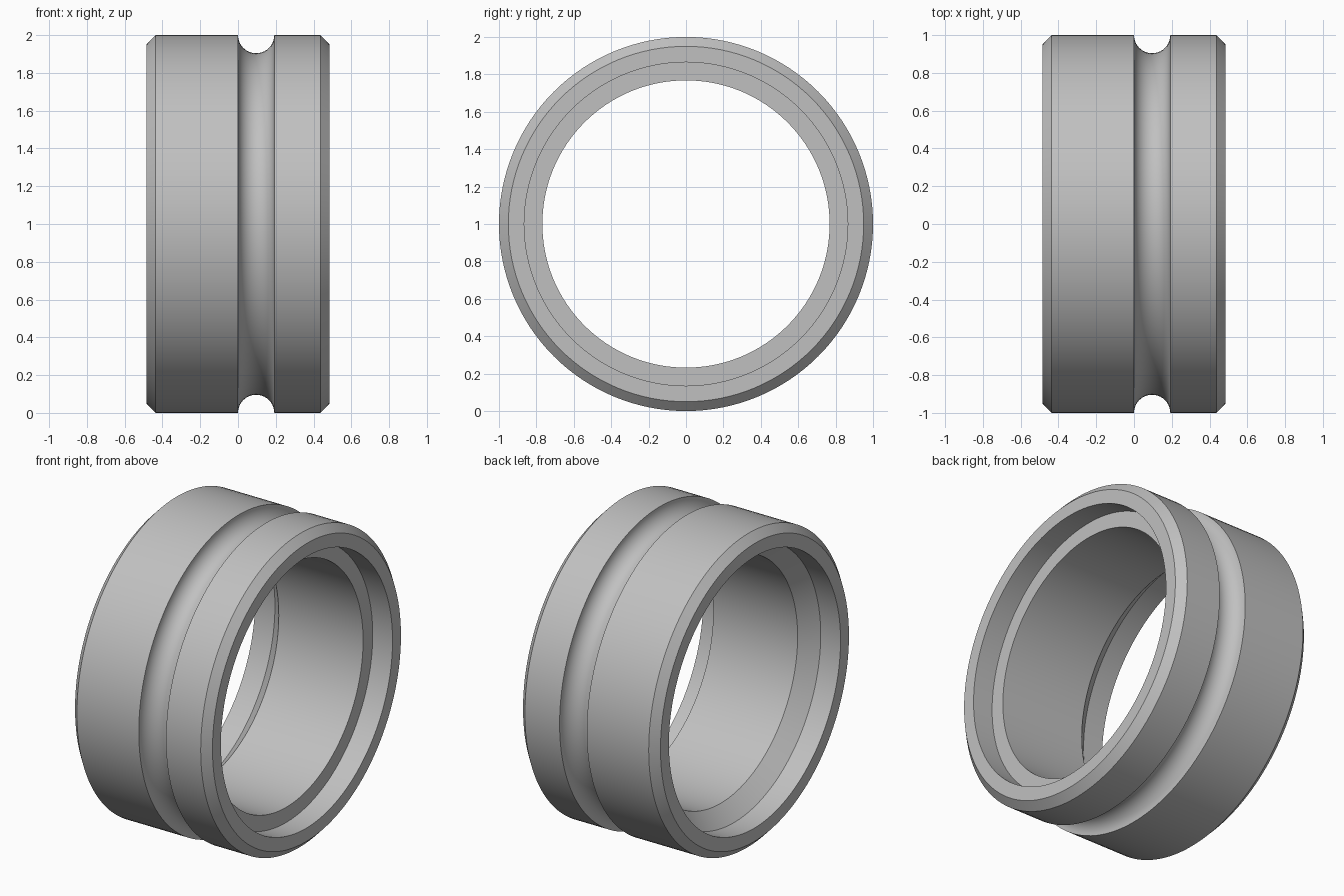
import bpy, bmesh, math
from mathutils import Matrix

if "Cube" in bpy.data.objects:
    bpy.data.objects.remove(bpy.data.objects["Cube"])

STEPS = 128

# Ring cross-section as (x, radius), walked along the outside then back through the bore
outer = [(-0.485, 0.95), (-0.437, 1.0)]
groove = [(0.096 - 0.096 * math.cos(math.pi * i / 20),
           1.0 - 0.096 * math.sin(math.pi * i / 20)) for i in range(21)]
end = [(0.437, 1.0), (0.485, 0.95)]
bore = [(0.485, 0.865), (0.345, 0.865), (0.345, 0.768),
        (-0.25, 0.768), (-0.345, 0.865), (-0.485, 0.865)]
profile = outer + groove + end + bore

# Revolve the closed cross-section around the x axis
bm = bmesh.new()
rings = []
for s in range(STEPS):
    turn = Matrix.Rotation(2 * math.pi * s / STEPS, 3, 'X')
    rings.append([bm.verts.new((turn @ Matrix.Identity(3)).col[2] * r
                               + Matrix.Identity(3).col[0] * x) for x, r in profile])
n = len(profile)
for s in range(STEPS):
    a, b = rings[s], rings[(s + 1) % STEPS]
    for i in range(n):
        j = (i + 1) % n
        bm.faces.new((a[i], a[j], b[j], b[i]))
bmesh.ops.recalc_face_normals(bm, faces=bm.faces)

mesh = bpy.data.meshes.new("grooved_ring")
bm.to_mesh(mesh)
bm.free()
ring = bpy.data.objects.new("grooved_ring", mesh)
bpy.context.collection.objects.link(ring)
ring.location.z = 1.0

# Plain grey metal
grey = bpy.data.materials.new("grey_metal")
grey.diffuse_color = (0.53, 0.53, 0.53, 1)
grey.use_nodes = True
grey.node_tree.nodes["Principled BSDF"].inputs["Base Color"].default_value = grey.diffuse_color
mesh.materials.append(grey)

# Smooth curved walls, crisp machined edges
bpy.context.view_layer.objects.active = ring
ring.select_set(True)
bpy.ops.object.shade_smooth_by_angle(angle=math.radians(30))
